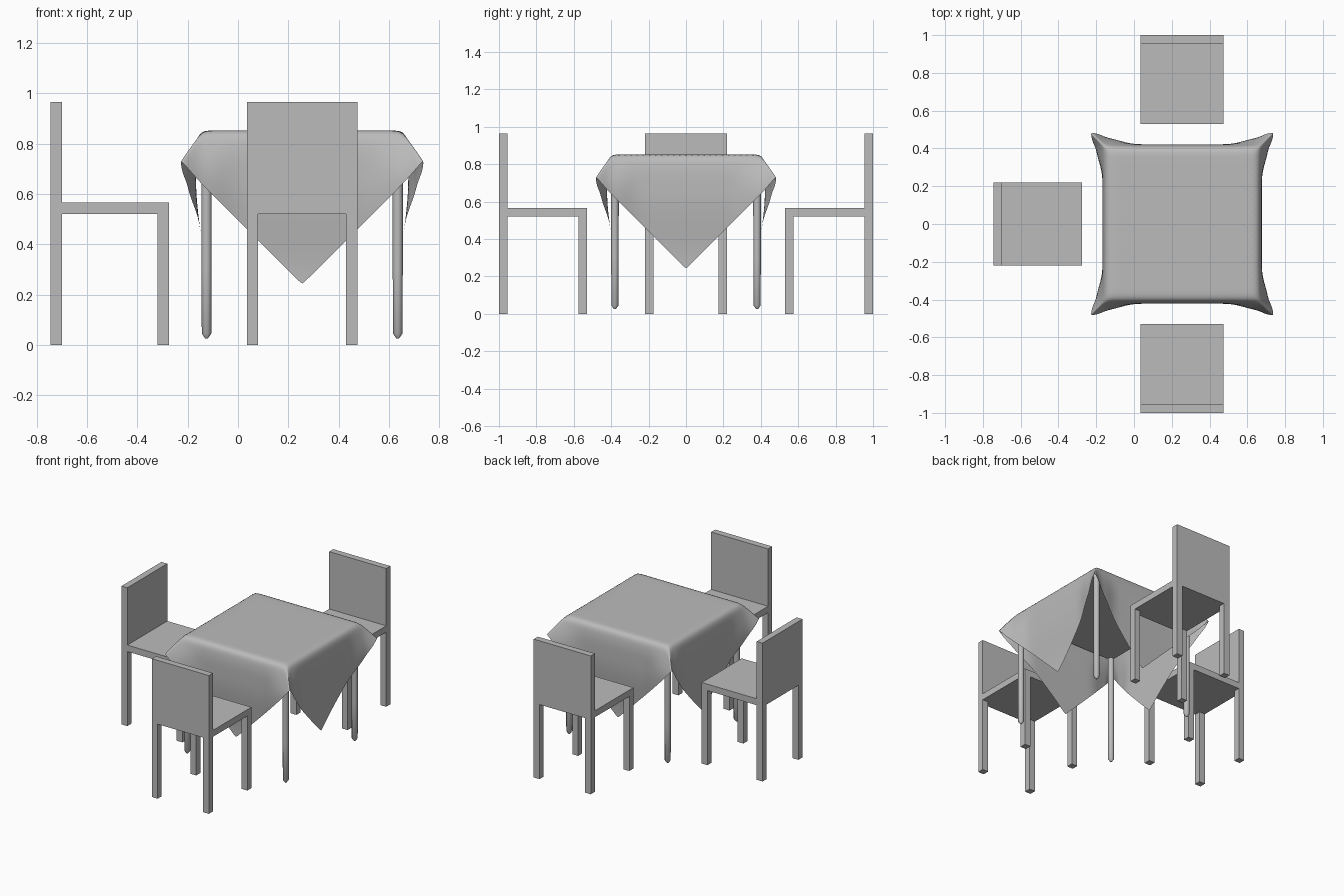
import bpy, bmesh, math
from mathutils import Vector, Matrix

cube = bpy.data.objects.get("Cube")
if cube:
    bpy.data.objects.remove(cube, do_unlink=True)

grey = bpy.data.materials.new("plain grey")
grey.use_nodes = True
COLOUR = (0.5, 0.5, 0.5, 1)
grey.diffuse_color = COLOUR
grey.node_tree.nodes["Principled BSDF"].inputs["Base Color"].default_value = COLOUR

TABLE_X = 0.255   # table centre
HALF = 0.41       # half width of the covered table top
TOP = 0.852       # height of the cloth
REACH = 1.04      # half diagonal of the cloth


def add_object(name, bm):
    mesh = bpy.data.meshes.new(name)
    bm.to_mesh(mesh)
    bm.free()
    mesh.materials.append(grey)
    obj = bpy.data.objects.new(name, mesh)
    bpy.context.collection.objects.link(obj)
    return obj


def add_box(bm, low, high):
    low, high = Vector(low), Vector(high)
    size = Matrix.Diagonal((high - low).to_4d())
    bmesh.ops.create_cube(bm, size=1, matrix=Matrix.Translation((low + high) / 2) @ size)


def make_chair(name, location, turn):
    """Chair facing -y locally, with its back at y = 0."""
    w, d, t = 0.22, 0.47, 0.045
    bm = bmesh.new()
    add_box(bm, (-w, -d, 0.52), (w, -t, 0.565))      # seat
    add_box(bm, (-w, -t, 0.52), (w, 0, 0.965))       # backrest
    for x in (-w, w - t):                            # legs
        for y in (-d, -t):
            add_box(bm, (x, y, 0), (x + t, y + t, 0.52))
    chair = add_object(name, bm)
    chair.location = location
    chair.rotation_euler.z = turn


make_chair("back_chair", (TABLE_X, 1, 0), 0)
make_chair("front_chair", (TABLE_X, -1, 0), math.pi)
make_chair("right_chair", (-0.745, 0, 0), math.pi / 2)


def smoothstep(low, high, x):
    f = min(max((x - low) / (high - low), 0), 1)
    return f * f * (3 - 2 * f)


def drape(p, q):
    """Lay a point of the flat cloth over the square table."""
    a, b = abs(p), abs(q)
    u, v = min(a, b), max(a, b)      # along the table side, and outward
    drop = max(v - HALF, 0)
    fold = max(u - HALF, 0)          # surplus that forms the corner fold
    z = TOP - drop
    if drop > 0:
        depth = drop - fold
        flare = 0.035 * smoothstep(0.24, HALF, u) * smoothstep(0, 0.2, depth)
        z -= 0.10 * fold
        u = min(u, HALF) + 0.78 * fold
        v = HALF + 0.78 * fold + flare + 0.012 * smoothstep(0, 0.1, depth)
        v -= 0.035 * smoothstep(0.2, 0.6, depth)
    x, y = (v, u) if a >= b else (u, v)
    return Vector((math.copysign(x, p), math.copysign(y, q), z))


# Tablecloth: a square cloth laid diagonally, with softened folds
bm = bmesh.new()
bmesh.ops.create_grid(bm, x_segments=64, y_segments=64, size=REACH)
for vert in bm.verts:
    a, b, _ = vert.co
    vert.co = drape((a + b) / 2, (a - b) / 2)
bmesh.ops.recalc_face_normals(bm, faces=bm.faces)
if max(bm.faces, key=lambda f: f.calc_center_median().z).normal.z < 0:
    bmesh.ops.reverse_faces(bm, faces=bm.faces)
for face in bm.faces:
    face.smooth = True
cloth = add_object("tablecloth", bm)
cloth.location.x = TABLE_X
soften = cloth.modifiers.new("soften", 'SMOOTH')
soften.factor = 0.5
soften.iterations = 9

# Table top under the cloth
bm = bmesh.new()
add_box(bm, (-0.39, -0.39, 0.79), (0.39, 0.39, 0.835))
add_object("table_top", bm).location.x = TABLE_X

# Slim round table legs with pointed feet
for side, sx in (("left", 1), ("right", -1)):
    for end, sy in (("front", -1), ("back", 1)):
        bm = bmesh.new()
        rings = []
        for z, r in ((0.025, 0.005), (0.045, 0.019), (0.3, 0.02), (0.8, 0.021)):
            ring = bmesh.ops.create_circle(bm, segments=12, radius=r,
                                           matrix=Matrix.Translation((0, 0, z)))
            rings.append(ring["verts"])
        for low, high in zip(rings, rings[1:]):
            for i in range(12):
                j = (i + 1) % 12
                bm.faces.new((low[i], low[j], high[j], high[i]))
        bm.faces.new(rings[0][::-1])
        bm.faces.new(rings[-1])
        bmesh.ops.recalc_face_normals(bm, faces=bm.faces)
        for face in bm.faces:
            face.smooth = len(face.verts) == 4
        leg = add_object(f"{end}_{side}_table_leg", bm)
        leg.location = (TABLE_X + sx * 0.38, sy * 0.38, 0)
